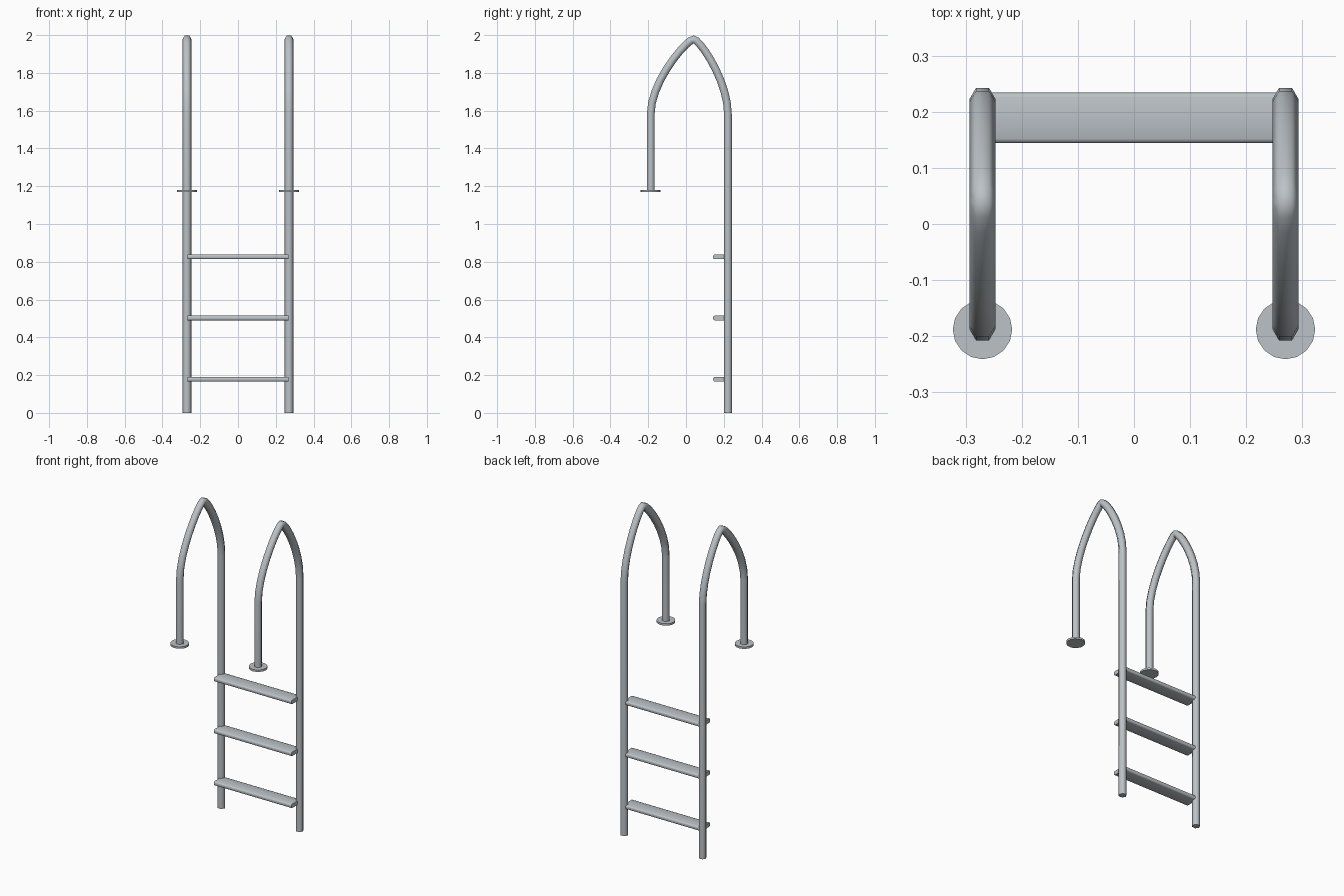
import bpy, bmesh, math
from mathutils import Vector
from mathutils.geometry import interpolate_bezier

if "Cube" in bpy.data.objects:
    bpy.data.objects.remove(bpy.data.objects["Cube"], do_unlink=True)

RAIL_X, TUBE_R = 0.27, 0.0235
FRONT_Y, BACK_Y = -0.187, 0.222
APEX = Vector((0, 0.04, 1.978))

steel = bpy.data.materials.new("brushed steel")
steel.use_nodes = True
colour = (0.50, 0.54, 0.57, 1)
steel.diffuse_color = colour
bsdf = next(n for n in steel.node_tree.nodes if n.type == 'BSDF_PRINCIPLED')
bsdf.inputs["Base Color"].default_value = colour


def finish(bm, name, location, angle):
    bmesh.ops.recalc_face_normals(bm, faces=bm.faces)
    mesh = bpy.data.meshes.new(name)
    bm.to_mesh(mesh)
    bm.free()
    mesh.materials.append(steel)
    ob = bpy.data.objects.new(name, mesh)
    ob.location = location
    bpy.context.collection.objects.link(ob)
    bpy.ops.object.select_all(action='DESELECT')
    ob.select_set(True)
    bpy.context.view_layer.objects.active = ob
    bpy.ops.object.shade_smooth_by_angle(angle=math.radians(angle))
    return ob


def rail_path():
    """Foot, straight post, pointed arch, short front post."""
    def half(y, z, lean):
        return interpolate_bezier(Vector((0, y, z)), Vector((0, y, z + 0.18)),
                                  APEX + Vector((0, lean, 0)), APEX, 10)
    back = half(BACK_Y, 1.58, 0.032)
    front = half(FRONT_Y, 1.58, -0.032)
    return ([Vector((0, BACK_Y, 0))] + back + front[-2::-1]
            + [Vector((0, FRONT_Y, 1.172))])


def rail(name, x):
    """Sweep a hexagon along the path."""
    bm = bmesh.new()
    path = rail_path()
    rings = []
    for i, p in enumerate(path):
        tangent = (path[min(i + 1, len(path) - 1)] - path[max(i - 1, 0)]).normalized()
        if p.z < 1.59:
            tangent = Vector((0, 0, 1 if p.y > 0 else -1))
        normal = Vector((1, 0, 0)).cross(tangent)
        ring = []
        for k in range(6):
            a = k * math.pi / 3
            ring.append(bm.verts.new(p + Vector((math.cos(a), 0, 0)) * TUBE_R
                                     + normal * math.sin(a) * TUBE_R))
        rings.append(ring)
    for a, b in zip(rings, rings[1:]):
        for k in range(6):
            n = (k + 1) % 6
            bm.faces.new((a[k], a[n], b[n], b[k]))
    bm.faces.new(rings[0])
    bm.faces.new(rings[-1])
    finish(bm, name, (x, 0, 0), 65)


def flange(name, x):
    """Round deck plate under the front post."""
    bm = bmesh.new()
    bmesh.ops.create_cone(bm, cap_ends=True, segments=16,
                          radius1=0.053, radius2=0.053, depth=0.012)
    finish(bm, name, (x, FRONT_Y - 0.001, 1.175), 40)


def step(name, z):
    """Flat tread with rounded long edges."""
    bm = bmesh.new()
    bmesh.ops.create_cube(bm, size=1)
    bmesh.ops.scale(bm, vec=(0.535, 0.09, 0.025), verts=bm.verts)
    long_edges = [e for e in bm.edges
                  if abs(e.verts[0].co.x - e.verts[1].co.x) > 0.1]
    bmesh.ops.bevel(bm, geom=long_edges, offset=0.008, segments=2,
                    profile=0.5, affect='EDGES')
    finish(bm, name, (0, 0.189, z), 50)


for side, sign in (("left", 1), ("right", -1)):
    rail(side + "_rail", sign * RAIL_X)
    flange(side + "_flange", sign * RAIL_X)

for i, label in enumerate(("lower", "middle", "upper")):
    step(label + "_step", 0.178 + i * 0.324)
